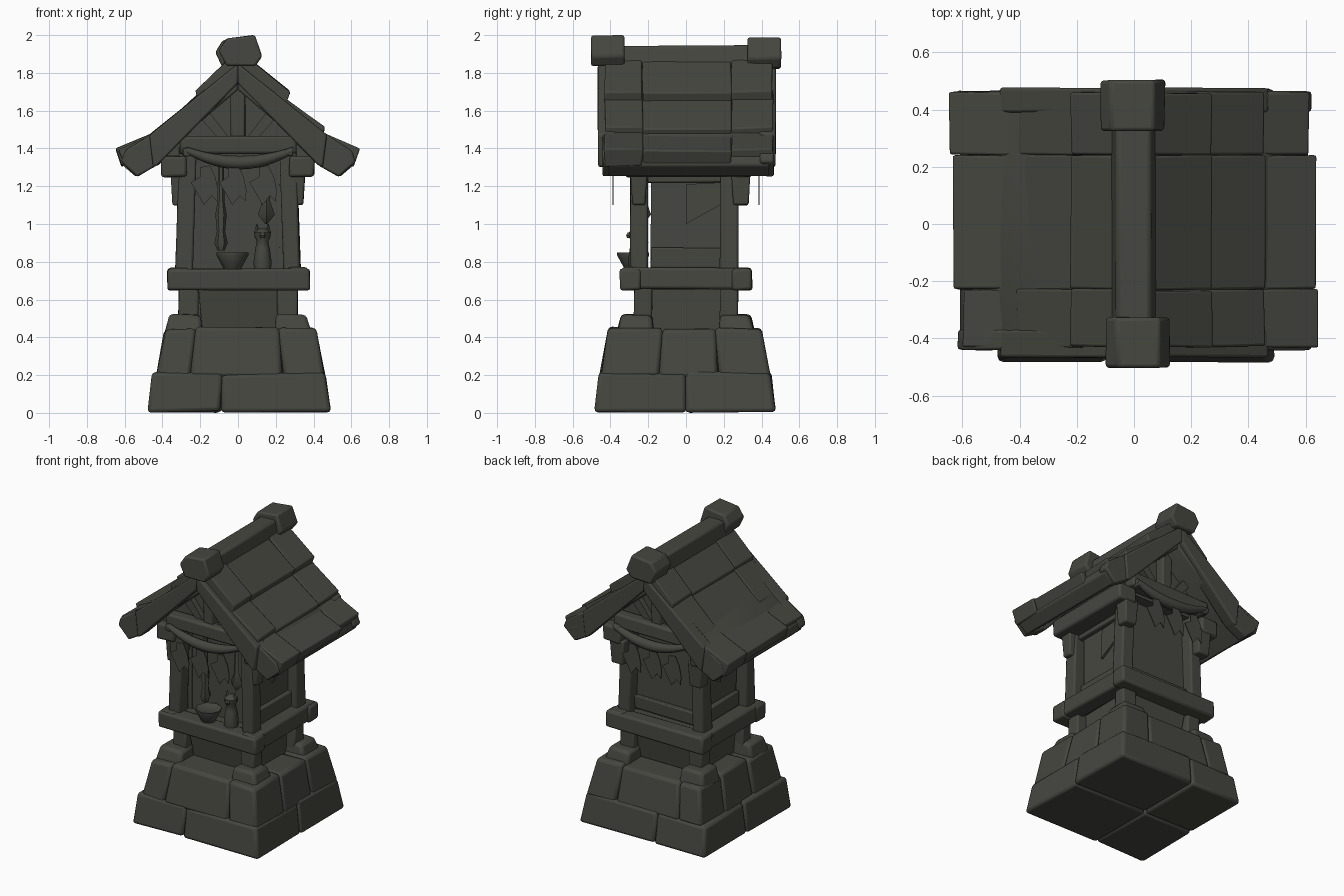
import bpy
import bmesh
import math
import random
from mathutils import Vector

random.seed(4)
if "Cube" in bpy.data.objects:
    bpy.data.objects.remove(bpy.data.objects["Cube"])

STONE = (0.062, 0.062, 0.052, 1)
mat = bpy.data.materials.new("dark weathered grey")
mat.use_nodes = True
mat.diffuse_color = STONE
bsdf = mat.node_tree.nodes["Principled BSDF"]
bsdf.inputs["Base Color"].default_value = STONE
bsdf.inputs["Roughness"].default_value = 0.9


def finish(ob, bevel=0.0):
    """Material, soft bevel and smooth shading that keeps hard edges."""
    ob.data.materials.append(mat)
    if bevel:
        mod = ob.modifiers.new("soft edges", "BEVEL")
        mod.width, mod.segments = bevel, 2
        mod.limit_method = "ANGLE"
    bpy.ops.object.select_all(action="DESELECT")
    ob.select_set(True)
    bpy.context.view_layer.objects.active = ob
    bpy.ops.object.shade_smooth_by_angle(angle=math.radians(50))
    return ob


def loft(name, rings, bevel=0.0, wobble=0.0):
    """Closed solid through rings of equal point count."""
    bm = bmesh.new()
    rows = [[bm.verts.new(Vector(p) + Vector([random.uniform(-wobble, wobble) for _ in p]))
             for p in ring] for ring in rings]
    n = len(rows[0])
    for a, b in zip(rows, rows[1:]):
        for i in range(n):
            j = (i + 1) % n
            bm.faces.new((a[i], a[j], b[j], b[i]))
    bm.faces.new(rows[0][::-1])
    bm.faces.new(rows[-1])
    bmesh.ops.recalc_face_normals(bm, faces=bm.faces)
    me = bpy.data.meshes.new(name)
    bm.to_mesh(me)
    bm.free()
    ob = bpy.data.objects.new(name, me)
    bpy.context.collection.objects.link(ob)
    return finish(ob, bevel)


def rect(x0, x1, y0, y1, z):
    return [(x0, y0, z), (x1, y0, z), (x1, y1, z), (x0, y1, z)]


def block(name, x, y, z, bevel=0.012, wobble=0.004):
    x, y, z = sorted(x), sorted(y), sorted(z)
    return loft(name, [rect(*x, *y, z[0]), rect(*x, *y, z[1])], bevel, wobble)


def prism(name, outline, y0, y1, bevel=0.0, wobble=0.0):
    """Outline in x and z, carried along y."""
    return loft(name, [[(x, y, z) for x, z in outline] for y in (y0, y1)], bevel, wobble)


def turned(name, x, y, profile, sides=8):
    return loft(name, [[(x + r * math.cos(math.tau * i / sides),
                         y + r * math.sin(math.tau * i / sides), z)
                        for i in range(sides)] for r, z in profile])


# Stone base: two battered courses of separate stones
def course(name, cuts_x, cuts_y, z0, z1, scale):
    for i in range(len(cuts_x) - 1):
        for j in range(len(cuts_y) - 1):
            x0, x1 = cuts_x[i:i + 2]
            y0, y1 = cuts_y[j:j + 2]
            top = z1 + random.uniform(-0.008, 0.008)
            loft(f"{name}_{i}_{j}",
                 [rect(x0, x1, y0, y1, z0),
                  rect(x0 * scale, x1 * scale, y0 * scale, y1 * scale, top)], 0.02, 0.006)


course("lower_stone", (-0.475, -0.09, 0.488), (-0.483, 0.0, 0.473), 0.005, 0.215, 0.95)
course("upper_stone", (-0.43, -0.25, 0.24, 0.46), (-0.455, -0.14, 0.17, 0.445), 0.19, 0.445, 0.9)
for sx in (-1, 1):
    for sy in (-1, 1):
        loft("foot_stone",
             [rect(sx * 0.29 - 0.1, sx * 0.29 + 0.1, sy * 0.27 - 0.1, sy * 0.27 + 0.1, 0.41),
              rect(sx * 0.28 - 0.08, sx * 0.28 + 0.08, sy * 0.26 - 0.08, sy * 0.26 + 0.08, 0.52)],
             0.02, 0.006)
        block("post_stump", (sx * 0.21, sx * 0.315), (sy * 0.18, sy * 0.275), (0.48, 0.67))
block("under_floor", (-0.25, 0.25), (-0.2, 0.2), (0.4, 0.68))
# Panels under the floor, leaning outward at the top
for s in (-1, 1):
    loft("lower_panel", [rect(-0.19, 0.21, s * 0.2 - 0.015, s * 0.2 + 0.015, 0.44),
                         rect(-0.21, 0.21, s * 0.235 - 0.015, s * 0.235 + 0.015, 0.66)], 0.005)

# Floor frame of four rails around a deck
for s in (-1, 1):
    block("floor_rail_long", (-0.375, 0.38), (s * 0.24, s * 0.35), (0.65, 0.765), 0.015)
    block("floor_rail_side", (s * 0.26, s * 0.37), (-0.34, 0.34), (0.655, 0.77), 0.015)
block("deck", (-0.3, 0.3), (-0.28, 0.28), (0.67, 0.755), 0)

# Posts, walls and rails
for sx in (-1, 1):
    for yc in (-0.25, 0.23):
        loft("corner_post",
             [rect(sx * 0.285 - 0.045, sx * 0.285 + 0.045, yc - 0.05, yc + 0.05, 0.75),
              rect(sx * 0.265 - 0.045, sx * 0.265 + 0.045, yc - 0.045, yc + 0.045, 1.42)],
             0.012, 0.004)
    block("side_wall", (sx * 0.22, sx * 0.255), (-0.185, 0.2), (0.75, 1.42), 0)
    block("side_lower_rail", (sx * 0.24, sx * 0.285), (-0.185, 0.2), (0.77, 0.875), 0.008)
    block("side_upper_rail", (sx * 0.24, sx * 0.285), (-0.21, 0.2), (1.22, 1.3), 0.008)
    # Slanting loose board on the side wall
    loft("side_board", [[(sx * 0.25, 0.0, 1.0), (sx * 0.27, 0.0, 1.0), (sx * 0.27, 0.18, 1.1), (sx * 0.25, 0.18, 1.1)],
                        [(sx * 0.25, 0.0, 1.21), (sx * 0.265, 0.0, 1.21), (sx * 0.265, 0.18, 1.22), (sx * 0.25, 0.18, 1.22)]])
    # Wall plate and hanging bracket ends under the eaves
    block("eave_beam", (sx * 0.27, sx * 0.405), (-0.32, 0.345), (1.25, 1.36), 0.015)
    for y, depth in ((-0.25, 0.045), (0.29, 0.05)):
        loft("bracket", [rect(sx * 0.3 - 0.045, sx * 0.3 + 0.045, y - depth + 0.01, y + depth - 0.01, 1.1),
                         rect(sx * 0.3 - 0.055, sx * 0.3 + 0.055, y - depth, y + depth, 1.27)],
             0.01, 0.003)
block("front_wall", (-0.24, 0.24), (-0.18, -0.15), (0.755, 1.42), 0)
block("back_wall", (-0.24, 0.24), (0.17, 0.2), (0.75, 1.42), 0)
block("back_lower_rail", (-0.24, 0.24), (0.18, 0.23), (0.77, 0.86), 0.008)

# Gables: tie beam, king post and struts in front of a recessed wall
prism("gable_core", [(-0.4, 1.36), (0.4, 1.36), (0.0, 1.76)], -0.27, 0.27)
for s in (-1, 1):
    block("tie_beam", (-0.31, 0.31), (s * 0.27, s * 0.36), (1.37, 1.465), 0.015)
    block("king_post", (-0.04, 0.04), (s * 0.25, s * 0.33), (1.45, 1.78), 0.01)
    for t in (-1, 1):
        prism("gable_strut", [(t * 0.05, 1.46), (t * 0.11, 1.46), (t * 0.2, 1.56), (t * 0.15, 1.59)],
              s * 0.26, s * 0.31)

# Roof: under slab, stepped tiles and barge boards on each slope
TILES = (((0.02, 1.90), (0.25, 1.695)), ((0.18, 1.71), (0.435, 1.505)), ((0.36, 1.515), (0.65, 1.39)))
SEGMENTS = ((-0.43, -0.23), (-0.23, 0.24), (0.24, 0.46))
REACH = {-1: (0.6, 0.632, 0.65), 1: (0.65, 0.638, 0.612)}
for s in (-1, 1):
    prism("roof_slab", [(s * x, z) for x, z in ((0, 1.83), (0.6, 1.36), (0.61, 1.31), (0.54, 1.25), (0, 1.71))],
          -0.41, 0.44, 0.01)
    for row, ((x0, z0), (x1, z1)) in enumerate(TILES):
        for k, (y0, y1) in enumerate(SEGMENTS):
            xe = REACH[s][k] if row == 2 else x1 + s * 0.025
            lift = 0.0 if k == 1 else 0.006
            prism(f"roof_tile_{row}_{k}",
                  [(s * x0, z0 + lift), (s * xe, z1 + lift), (s * (xe - 0.035), z1 - 0.085), (s * x0, z0 - 0.1)],
                  y0, y1, 0.008, 0.005)
    for outer, inner, tip in ((-0.465, -0.37, -0.44), (0.475, 0.39, 0.465)):
        prism("barge_board",
              [(s * x, z) for x, z in ((0, 1.85), (0.47, 1.472), (0.45, 1.3), (0.42, 1.315), (0, 1.745))],
              outer, inner, 0.01, 0.003)
        prism("barge_tip",
              [(s * x, z) for x, z in ((0.44, 1.49), (0.6, 1.385), (0.62, 1.33), (0.535, 1.25), (0.43, 1.31))],
              tip, inner, 0.01, 0.003)

# Ridge beam and swollen end caps
prism("ridge_beam", [(-0.08, 1.83), (0.08, 1.83), (0.06, 1.945), (-0.06, 1.945)], -0.42, 0.42, 0.015, 0.004)
for s, lean, rise in ((-1, 0.01, 0.0), (1, -0.01, -0.012)):
    prism("ridge_cap",
          [(x + lean, z + rise) for x, z in ((-0.07, 1.835), (0.08, 1.835), (0.12, 1.89), (0.08, 1.999), (-0.07, 1.985), (-0.11, 1.92))],
          s * 0.325, s * 0.503, 0.012, 0.003)

# Sagging ropes and folded paper streamers, front and back
ZIGZAG = ((-0.02, 1.31), (0.03, 1.3), (0.03, 1.25), (0.08, 1.22), (0.05, 1.17), (0.01, 1.1),
          (-0.03, 1.15), (-0.06, 1.12), (-0.065, 1.18), (-0.05, 1.25))
for s in (-1, 1):
    rings = []
    for i in range(13):
        t = i / 6 - 1
        r = 0.018 + 0.018 * (1 - t * t)
        rings.append([(0.28 * t + 0.01, s * 0.375 + r * math.cos(a), 1.325 + 0.065 * t * t + r * math.sin(a))
                      for a in (math.tau * k / 8 for k in range(8))])
    loft("rope", rings)
    for t in (-1, 1):
        block("rope_peg", (t * 0.25, t * 0.29), (s * 0.3, s * 0.39), (1.36, 1.4), 0.008)
    for x in (-0.17, -0.02, 0.14):
        prism("paper_streamer", [(x + s * dx, z) for dx, z in ZIGZAG], s * 0.384, s * 0.39)

# Offerings: bowl, small seated animal figure, hanging bell cord
turned("offering_bowl", -0.03, -0.28, ((0.045, 0.762), (0.055, 0.78), (0.085, 0.835), (0.085, 0.848), (0.06, 0.835)))
turned("figure_body", 0.13, -0.26, ((0.045, 0.76), (0.048, 0.8), (0.038, 0.87), (0.03, 0.91), (0.042, 0.93), (0.044, 0.955), (0.02, 0.975)))
for s in (-1, 1):
    turned("figure_ear", 0.13 + s * 0.03, -0.26, ((0.016, 0.95), (0.003, 1.0)), 4)
turned("figure_snout", 0.13, -0.3, ((0.012, 0.925), (0.02, 0.94), (0.01, 0.955)), 6)
turned("bell_cord", -0.09, -0.23, ((0.02, 0.86), (0.035, 0.9), (0.022, 0.96), (0.03, 1.05), (0.018, 1.12), (0.016, 1.38)), 6)
turned("hanging_charm", 0.15, -0.23, ((0.006, 1.0), (0.045, 1.05), (0.02, 1.12), (0.008, 1.38)), 4)
